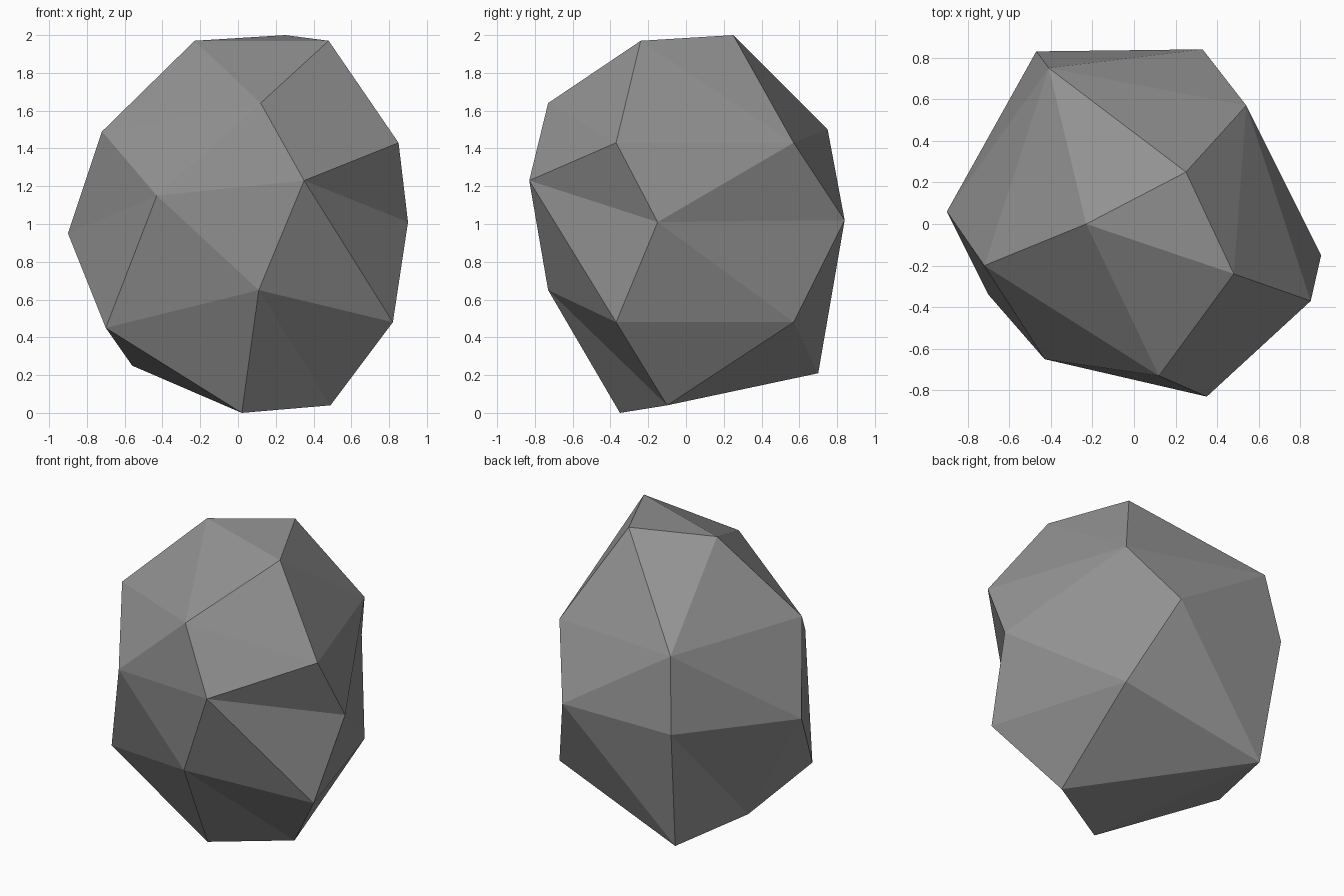
import bpy
import bmesh

if "Cube" in bpy.data.objects:
    bpy.data.objects.remove(bpy.data.objects["Cube"])

# Faceted boulder: five irregular rings of corners, top to bottom, each anticlockwise
rings = [
    [(.48, -.24, 1.97), (.25, .25, 2.0), (-.23, 0, 1.97)],
    [(.85, -.37, 1.43), (.54, .57, 1.43), (-.41, .75, 1.5),
     (-.72, -.2, 1.49), (.12, -.73, 1.64)],
    [(.9, -.15, 1.01), (.33, .84, 1.02), (-.47, .83, 1.02),
     (-.9, .06, .95), (-.43, -.65, 1.15), (.35, -.83, 1.23)],
    [(.82, -.37, .48), (.54, .57, .48), (-.41, .70, .21),
     (-.56, .14, .25), (-.70, -.34, .45), (.11, -.73, .65)],
    [(.49, -.10, .04), (.02, -.35, 0)],
]
# Zipper order per band: u = step along upper ring, l = step along lower ring
zips = ["lululluł".replace("ł", "l"), "ulullululul", "lu" * 6, "uuluuulu"]
zips[0] = "lulull" + "ul"

bm = bmesh.new()
loops = [[bm.verts.new(p) for p in ring] for ring in rings]


def zip_band(upper, lower, steps):
    i = j = 0
    for s in steps:
        a, b = upper[i % len(upper)], lower[j % len(lower)]
        if s == "u":
            i += 1
            c = upper[i % len(upper)]
        else:
            j += 1
            c = lower[j % len(lower)]
        bm.faces.new((a, b, c))


bm.faces.new(loops[0])
for k, steps in enumerate(zips):
    zip_band(loops[k], loops[k + 1], steps)
bmesh.ops.recalc_face_normals(bm, faces=bm.faces[:])

mesh = bpy.data.meshes.new("boulder")
bm.to_mesh(mesh)
bm.free()

# Single stone colour, flat shaded
stone = bpy.data.materials.new("stone_grey")
stone.diffuse_color = (.29, .29, .29, 1)
stone.use_nodes = True
stone.node_tree.nodes["Principled BSDF"].inputs["Base Color"].default_value = stone.diffuse_color
mesh.materials.append(stone)
boulder = bpy.data.objects.new("boulder", mesh)
bpy.context.collection.objects.link(boulder)
